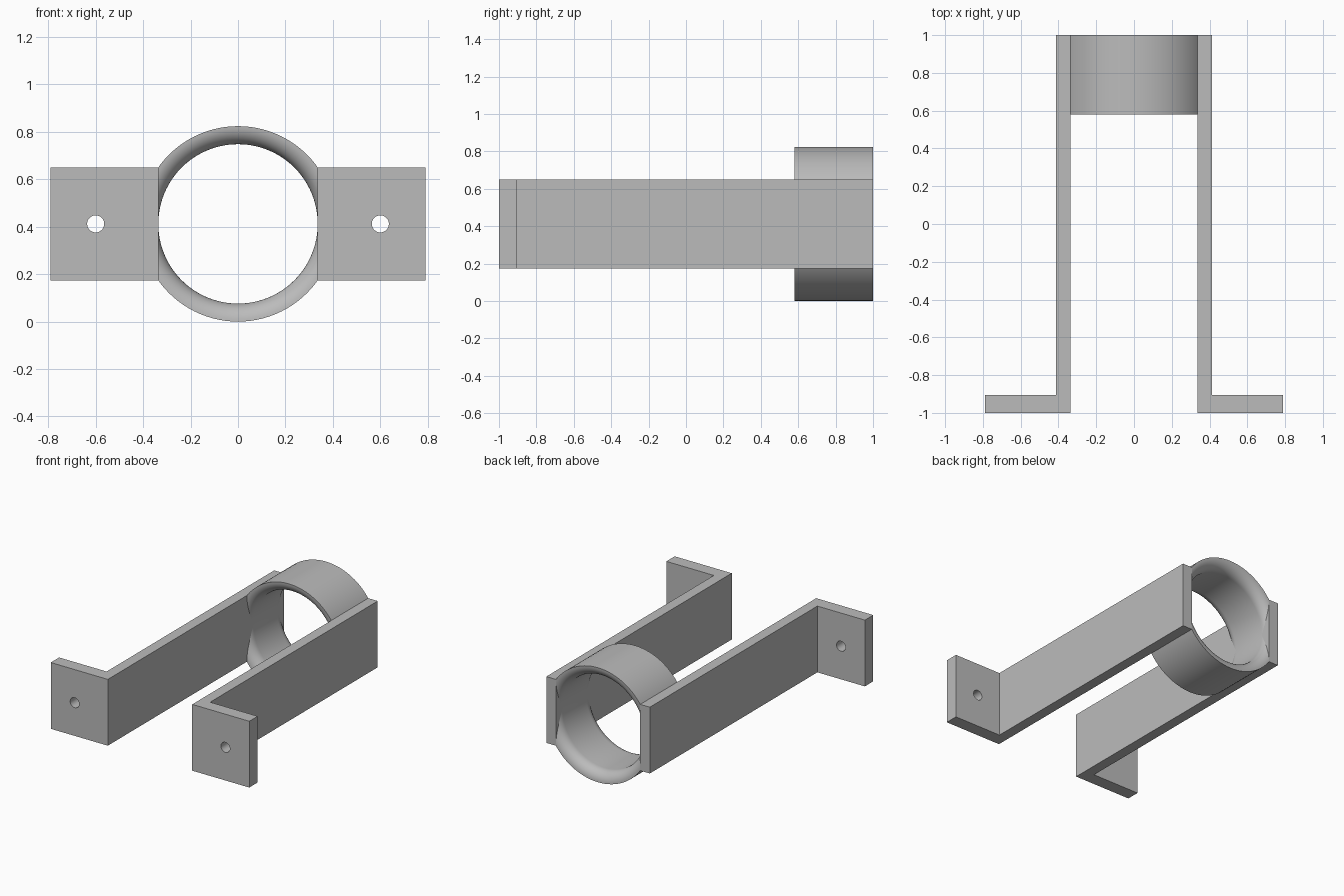
import bpy, bmesh, math

cube = bpy.data.objects.get("Cube")
if cube:
    bpy.data.objects.remove(cube, do_unlink=True)

R_OUT, R_IN, MID_Z = 0.412, 0.336, 0.412
HALF_H = math.sqrt(R_OUT ** 2 - R_IN ** 2)   # arm edges meet the ring's outside
RING_FRONT, BACK, FRONT = 0.58, 1.0, -1.0

grey = bpy.data.materials.new("plain grey")
grey.use_nodes = True
grey.diffuse_color = (0.5, 0.5, 0.5, 1)
grey.node_tree.nodes["Principled BSDF"].inputs["Base Color"].default_value = (0.5, 0.5, 0.5, 1)


def make_object(name, bm):
    bmesh.ops.recalc_face_normals(bm, faces=bm.faces)
    mesh = bpy.data.meshes.new(name)
    bm.to_mesh(mesh)
    bm.free()
    mesh.materials.append(grey)
    obj = bpy.data.objects.new(name, mesh)
    bpy.context.collection.objects.link(obj)
    return obj


def activate(obj):
    bpy.ops.object.select_all(action='DESELECT')
    obj.select_set(True)
    bpy.context.view_layer.objects.active = obj


# Ring: revolved section with rounded flares at both mouths
bm = bmesh.new()
fillet = R_OUT - R_IN
profile = [(R_OUT, RING_FRONT), (R_OUT, BACK)]
steps = [math.pi / 2 * i / 10 for i in range(11)]
profile += [(R_OUT - fillet * math.sin(a), BACK - fillet + fillet * math.cos(a)) for a in steps][1:]
profile += [(R_OUT - fillet * math.cos(a), RING_FRONT + fillet - fillet * math.sin(a)) for a in steps][:-1]
SEGMENTS = 96
loops = []
for s in range(SEGMENTS):
    t = 2 * math.pi * s / SEGMENTS
    loops.append([bm.verts.new((r * math.cos(t), y, MID_Z + r * math.sin(t))) for r, y in profile])
for s in range(SEGMENTS):
    a, b = loops[s], loops[(s + 1) % SEGMENTS]
    for i in range(len(profile)):
        j = (i + 1) % len(profile)
        bm.faces.new((a[i], a[j], b[j], b[i]))
bmesh.ops.recalc_face_normals(bm, faces=bm.faces)
# Trim the sides that lie inside the arms
for side in (1, -1):
    bmesh.ops.bisect_plane(bm, geom=bm.verts[:] + bm.edges[:] + bm.faces[:],
                           plane_co=(side * (R_IN + 0.001), 0, 0),
                           plane_no=(side, 0, 0), clear_outer=True)
ring = make_object("ring", bm)
activate(ring)
bpy.ops.object.shade_smooth_by_angle(angle=math.radians(35))

# Arms: L-shaped outline raised to the arm height, with a screw hole in the foot
for side, label in ((1, "left"), (-1, "right")):
    bm = bmesh.new()
    outline = [(R_IN, FRONT), (0.79, FRONT), (0.79, -0.905),
               (R_OUT, -0.905), (R_OUT, BACK), (R_IN, BACK)]
    base = bm.faces.new([bm.verts.new((side * x, y, MID_Z - HALF_H)) for x, y in outline])
    raised = bmesh.ops.extrude_face_region(bm, geom=[base])["geom"]
    bmesh.ops.translate(bm, vec=(0, 0, 2 * HALF_H),
                        verts=[v for v in raised if isinstance(v, bmesh.types.BMVert)])
    arm = make_object(label + "_arm", bm)

    bpy.ops.mesh.primitive_cylinder_add(vertices=32, radius=0.036, depth=0.4,
                                        location=(side * 0.6, -0.95, MID_Z),
                                        rotation=(math.pi / 2, 0, 0))
    cutter = bpy.context.object
    cutter.name = label + "_hole_cutter"
    cutter.hide_render = True
    cutter.data.materials.append(grey)
    hole = arm.modifiers.new("screw hole", 'BOOLEAN')
    hole.operation, hole.solver, hole.object = 'DIFFERENCE', 'EXACT', cutter
    activate(arm)
    bpy.ops.object.modifier_apply(modifier=hole.name)
    bpy.data.objects.remove(cutter, do_unlink=True)
    bpy.ops.object.shade_smooth_by_angle(angle=math.radians(30))
